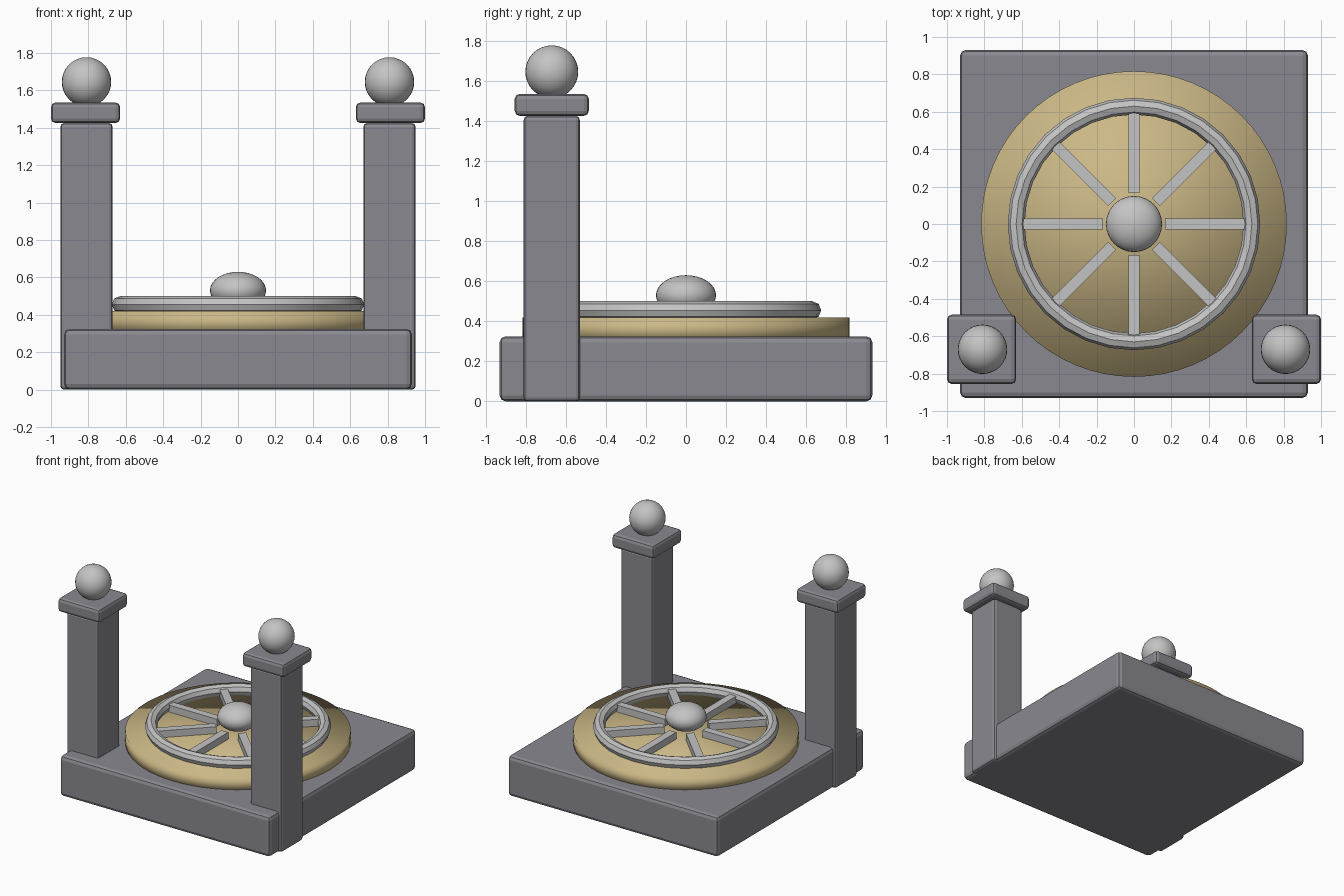
import bpy, bmesh, math
from mathutils import Matrix

if "Cube" in bpy.data.objects:
    bpy.data.objects.remove(bpy.data.objects["Cube"])


def material(name, rgb):
    m = bpy.data.materials.new(name)
    m.diffuse_color = (*rgb, 1)
    m.use_nodes = True
    m.node_tree.nodes["Principled BSDF"].inputs["Base Color"].default_value = m.diffuse_color
    return m


STONE = material("grey stone", (0.25, 0.25, 0.28))
STEEL = material("pale steel", (0.55, 0.55, 0.55))
BRASS = material("dull brass", (0.60, 0.48, 0.24))


def finish(name, bm, mat, smooth=None):
    """Turn a bmesh into an object; smooth is an angle in degrees."""
    bmesh.ops.recalc_face_normals(bm, faces=bm.faces)
    me = bpy.data.meshes.new(name)
    bm.to_mesh(me)
    bm.free()
    me.materials.append(mat)
    ob = bpy.data.objects.new(name, me)
    bpy.context.collection.objects.link(ob)
    if smooth:
        bpy.ops.object.select_all(action='DESELECT')
        ob.select_set(True)
        bpy.context.view_layer.objects.active = ob
        if smooth >= 180:
            bpy.ops.object.shade_smooth()
        else:
            bpy.ops.object.shade_smooth_by_angle(angle=math.radians(smooth))
    return ob


def block(name, x, y, z, mat, bevel=0.0, angle=0.0):
    """Box from (min, max) ranges, optionally rounded and turned about z."""
    bm = bmesh.new()
    size = [b - a for a, b in (x, y, z)]
    mid = [(a + b) / 2 for a, b in (x, y, z)]
    bmesh.ops.create_cube(bm, size=1, matrix=Matrix.Rotation(angle, 4, 'Z')
                          @ Matrix.Translation(mid) @ Matrix.Diagonal((*size, 1)))
    if bevel:
        bmesh.ops.bevel(bm, geom=bm.edges[:], offset=bevel, segments=2,
                        profile=0.5, affect='EDGES')
    return finish(name, bm, mat)


def ball(name, centre, r, rz, mat):
    bm = bmesh.new()
    bmesh.ops.create_uvsphere(bm, u_segments=32, v_segments=16, radius=1,
                              matrix=Matrix.Translation(centre) @ Matrix.Diagonal((r, r, rz, 1)))
    return finish(name, bm, mat, 180)


# Plinth
block("base", (-0.93, 0.93), (-0.93, 0.93), (0, 0.325), STONE, 0.03)

# Front posts with caps and ball finials
for side, s in (("left", -1), ("right", 1)):
    cx, cy = s * 0.81, -0.67
    block(side + "_post", (cx - 0.14, cx + 0.14), (cy - 0.14, cy + 0.14), (0, 1.425), STONE, 0.02)
    cx = s * 0.815
    block(side + "_cap", (cx - 0.185, cx + 0.185), (cy - 0.185, cy + 0.185), (1.425, 1.535), STONE, 0.025)
    ball(side + "_finial", (s * 0.81, cy, 1.645), 0.132, 0.132, STEEL)

# Round brass plate
bm = bmesh.new()
bmesh.ops.create_cone(bm, cap_ends=True, segments=64, radius1=0.817, radius2=0.817,
                      depth=0.12, matrix=Matrix.Translation((0, 0, 0.36)))
finish("disc", bm, BRASS, 180)

# Wheel rim: ring with an eight-sided section
bm = bmesh.new()
N, M = 32, 8
rings = []
for i in range(N):
    a = math.tau * i / N
    ring = []
    for j in range(M):
        b = math.tau * j / M
        r = 0.63 + 0.045 * math.cos(b)
        ring.append(bm.verts.new((r * math.cos(a), r * math.sin(a), 0.455 + 0.045 * math.sin(b))))
    rings.append(ring)
for i in range(N):
    p, q = rings[i], rings[(i + 1) % N]
    for j in range(M):
        k = (j + 1) % M
        bm.faces.new((p[j], q[j], q[k], p[k]))
finish("wheel_rim", bm, STEEL, 30)

# Spokes and domed hub
for i in range(8):
    block(f"spoke_{i + 1}", (0.165, 0.595), (-0.03, 0.03), (0.42, 0.475), STEEL, 0, math.tau * i / 8)
ball("hub", (0, 0, 0.53), 0.15, 0.1, STEEL)
